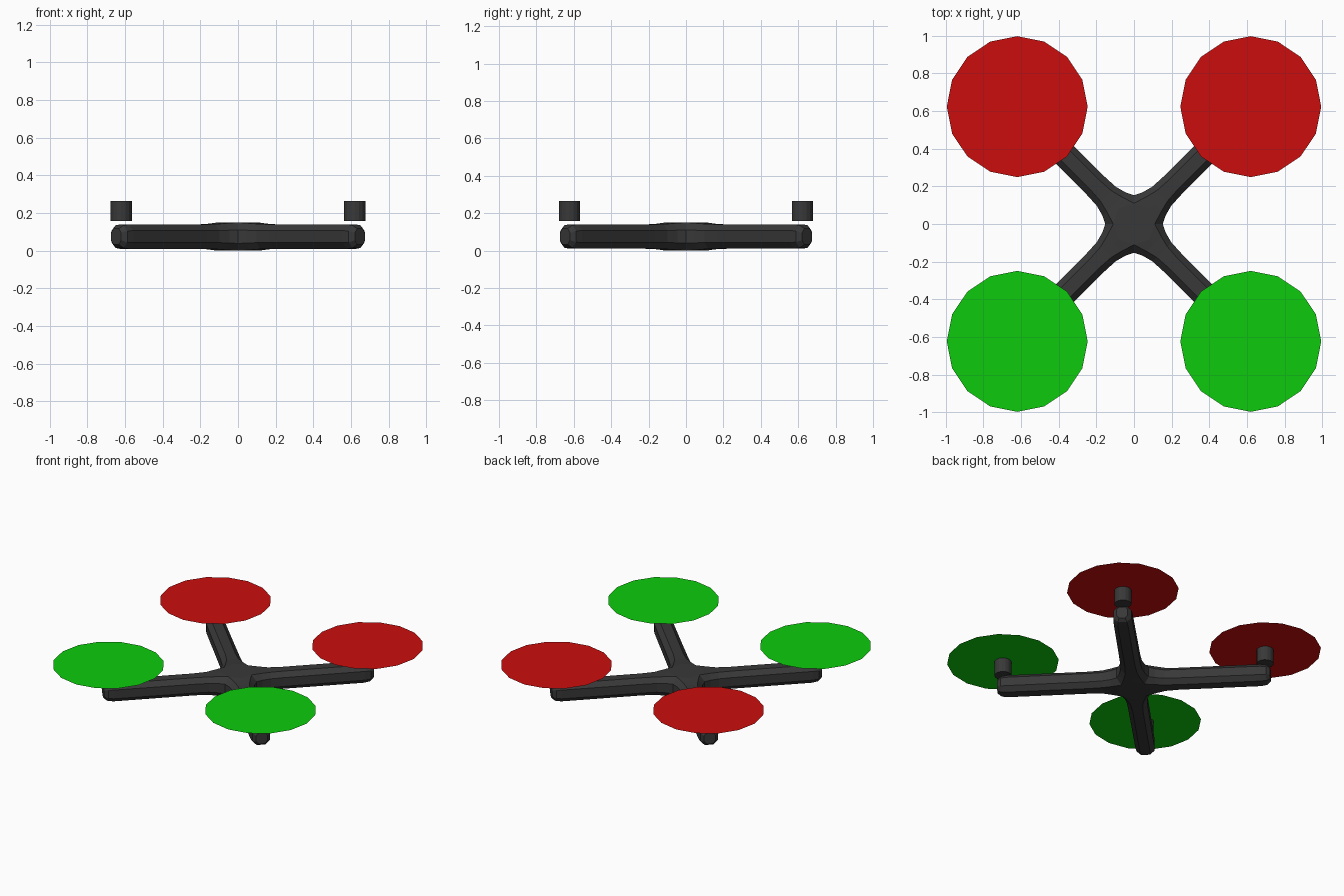
import bpy, bmesh, math
from mathutils import Matrix

cube = bpy.data.objects.get("Cube")
if cube:
    bpy.data.objects.remove(cube)


def make_material(name, rgb):
    mat = bpy.data.materials.new(name)
    mat.use_nodes = True
    colour = (*rgb, 1)
    mat.diffuse_color = colour
    mat.node_tree.nodes["Principled BSDF"].inputs["Base Color"].default_value = colour
    return mat


dark = make_material("dark grey", (0.04, 0.04, 0.04))
red = make_material("red", (0.6, 0.004, 0.004))
green = make_material("green", (0.004, 0.6, 0.004))


def add_object(name, bm, mat, location=(0, 0, 0)):
    mesh = bpy.data.meshes.new(name)
    bm.to_mesh(mesh)
    bm.free()
    mesh.materials.append(mat)
    obj = bpy.data.objects.new(name, mesh)
    obj.location = location
    bpy.context.collection.objects.link(obj)
    return obj


def ring(u, half_width, top_half, height, side):
    """Faceted arm section; a root section (u None) follows the diagonal seams."""
    right = [(0, height), (top_half, height), (half_width, side),
             (half_width, -side), (top_half, -height), (0, -height)]
    outline = right + [(-v, z) for v, z in reversed(right[1:-1])]
    hub_radius = 0.115
    return [((abs(v) or hub_radius) if u is None else u, v, z) for v, z in outline]


# Frame: four lofted arms flowing into a central hub
stations = [(None, 0.108, 0.078, 0.075, 0.036),
            (0.15, 0.087, 0.055, 0.070, 0.034),
            (0.21, 0.071, 0.040, 0.066, 0.032),
            (0.30, 0.067, 0.034, 0.065, 0.032),
            (0.85, 0.064, 0.034, 0.065, 0.032),
            (0.89, 0.060, 0.030, 0.060, 0.030),
            (0.915, 0.038, 0.020, 0.042, 0.020)]
bm = bmesh.new()
for arm in range(4):
    turn = Matrix.Rotation(math.radians(45 + 90 * arm), 4, "Z")
    rings = [[bm.verts.new(turn @ Matrix.Translation(p).translation) for p in ring(*s)]
             for s in stations]
    for a, b in zip(rings, rings[1:]):
        for i in range(len(a)):
            j = (i + 1) % len(a)
            bm.faces.new((a[i], a[j], b[j], b[i]))
    bm.faces.new(rings[-1])
bmesh.ops.remove_doubles(bm, verts=bm.verts, dist=0.001)

# Flat hub caps above and below
for z in (0.075, -0.075):
    rim = [v for v in bm.verts if abs(v.co.z - z) < 0.001]
    rim.sort(key=lambda v: math.atan2(v.co.y, v.co.x))
    bm.faces.new(rim)
bmesh.ops.recalc_face_normals(bm, faces=bm.faces)
add_object("frame", bm, dark, (0, 0, 0.075))

# Motors and paper-thin rotor discs
for side, sx in (("left", 1), ("right", -1)):
    for end, sy, mat in (("front", -1, green), ("back", 1, red)):
        x, y = 0.62 * sx, 0.623 * sy
        bm = bmesh.new()
        bmesh.ops.create_cone(bm, cap_ends=True, segments=16, radius1=0.057,
                              radius2=0.057, depth=0.105)
        add_object(f"{end}_{side}_motor", bm, dark, (x, y, 0.2115))
        bm = bmesh.new()
        bmesh.ops.create_circle(bm, cap_ends=True, segments=16, radius=0.374)
        for face in bm.faces:
            if face.normal.z < 0:
                face.normal_flip()
        add_object(f"{end}_{side}_rotor", bm, mat, (x, y, 0.265))
